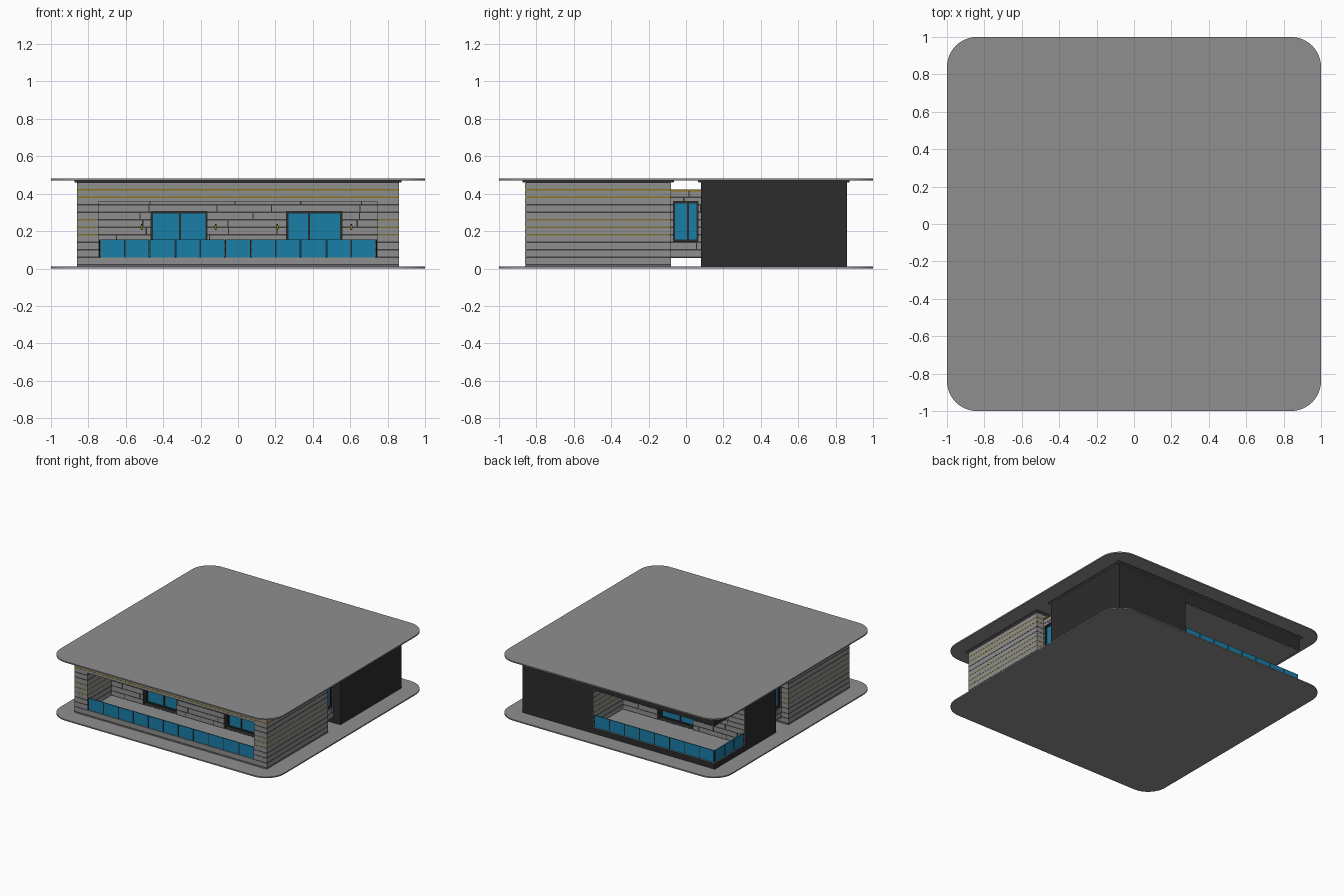
import bpy, bmesh, random
from mathutils import Matrix, Vector

if "Cube" in bpy.data.objects:
    bpy.data.objects.remove(bpy.data.objects["Cube"])

random.seed(4)
COLORS = {"grey": (0.275, 0.275, 0.275, 1), "dark": (0.025, 0.025, 0.025, 1),
          "groove": (0.05, 0.05, 0.05, 1), "glass": (0.01, 0.21, 0.39, 1),
          "yellow": (0.27, 0.18, 0.01, 1), "olive": (0.19, 0.17, 0.03, 1)}
MATS = {}
for n, c in COLORS.items():
    MATS[n] = bpy.data.materials.new(n)
    MATS[n].diffuse_color = c
PARTS = {}   # part name -> (bmesh, material name)
T = 0.004    # cladding thickness


def box(part, mat, axis, u0, u1, d0, d1, z0, z1):
    """Box on a wall facing 'y' (u = x) or 'x' (u = y); d is the depth coordinate."""
    bm = PARTS.setdefault(part, (bmesh.new(), mat))[0]
    lo, hi = ((u0, d0), (u1, d1)) if axis == 'y' else ((d0, u0), (d1, u1))
    a, b = Vector((*lo, z0)), Vector((*hi, z1))
    size = [abs(v) for v in b - a]
    m = Matrix.Translation((a + b) / 2) @ Matrix.Diagonal((*size, 1))
    bmesh.ops.create_cube(bm, size=1, matrix=m)


def subtract(rect, holes):
    """Split rectangle (u0,u1,z0,z1) into the pieces left around the holes."""
    rects = [rect]
    for a, b, c, d in holes:
        out = []
        for u0, u1, z0, z1 in rects:
            if a >= u1 or b <= u0 or c >= z1 or d <= z0:
                out.append((u0, u1, z0, z1))
                continue
            l, r = max(a, u0), min(b, u1)
            out += [(u0, l, z0, z1), (r, u1, z0, z1), (l, r, z0, c), (l, r, d, z1)]
        rects = [q for q in out if q[1] - q[0] > 1e-4 and q[3] - q[2] > 1e-4]
    return rects


def wall(part, mat, axis, rect, d0, d1, holes=()):
    for u0, u1, z0, z1 in subtract(rect, holes):
        box(part, mat, axis, u0, u1, d0, d1, z0, z1)


def cladding(part, axis, rect, d, s, holes=(), joints=False):
    """Rows of boards on plane d facing sign s, with coloured strips in the grooves."""
    u0, u1, z0, z1 = rect
    for i in range(12):
        a, b = 0.024 + 0.04 * (i - 1), 0.016 + 0.04 * i
        lo, hi = max(a, z0), min(b, z1)
        if hi > lo:
            cuts = list(holes)
            if joints:
                j = u0 + random.uniform(0.05, 0.3)
                while j < u1:
                    cuts.append((j, j + 0.006, 0, 1))
                    j += random.uniform(0.2, 0.5)
            wall(part, "grey", axis, (u0, u1, lo, hi), d - s * T, d, cuts)
        tone = {10: "yellow", 9: "yellow", 6: "olive", 5: "olive", 4: "olive"}.get(i, "groove")
        if joints:
            tone = "groove"
        if b > z0 and b + 0.008 < z1:
            wall(tone + "_strips", tone, axis, (u0, u1, b, b + 0.008),
                 d - s * T, d - s * 0.001, holes)


def window(axis, rect, mid, d, s):
    """Two panes in a dark frame; d is the front of the frame, facing sign s."""
    u0, u1, z0, z1 = rect
    f = 0.01
    panes = [(u0 + f, mid - f / 2, z0 + f, z1 - f), (mid + f / 2, u1 - f, z0 + f, z1 - f)]
    wall("window_frames", "dark", axis, rect, d - s * 0.02, d, panes)
    for a, b, c, e in panes:
        box("window_panes", "glass", axis, a, b, d - s * 0.02, d - s * 0.008, c, e)


def railing(axis, u0, u1, n, d):
    w = (u1 - u0) / n
    for i in range(n):
        box("railing_glass", "glass", axis, u0 + i * w + 0.004, u0 + (i + 1) * w - 0.004,
            d - 0.004, d + 0.004, 0.06, 0.155)
    for i in range(n + 1):
        box("railing_posts", "dark", axis, u0 + i * w - 0.003, u0 + i * w + 0.003,
            d - 0.003, d + 0.003, 0.055, 0.155)


def lamp(x, d, s):
    box("lamp_brackets", "dark", 'y', x - 0.004, x + 0.004, d, d + s * 0.02, 0.205, 0.238)
    box("wall_lamps", "yellow", 'y', x - 0.006, x + 0.006, d + s * 0.01, d + s * 0.024, 0.212, 0.23)


# Ground and roof plates with rounded corners
for name, z0, z1 in (("ground_plate", 0, 0.01), ("roof_plate", 0.47, 0.48)):
    box(name, "grey", 'y', -1, 1, -1, 1, z0, z1)
    bm = PARTS[name][0]
    edges = [e for e in bm.edges if abs(e.verts[0].co.z - e.verts[1].co.z) > 0.005]
    bmesh.ops.bevel(bm, geom=edges, offset=0.16, segments=12, profile=0.5, affect='EDGES')

# Trim below the roof, one per half: grey soffit with a dark edge
for y0, y1 in ((-0.875, -0.065), (0.065, 0.875)):
    box("roof_trim", "dark", 'y', -0.875, 0.875, y0, y1, 0.463, 0.47)
    box("roof_soffit", "grey", 'y', -0.874, 0.874, y0 + 0.001, y1 - 0.001, 0.461, 0.463)

# Front half: core with a recessed balcony
opening = (-0.749, 0.749, 0.055, 0.36)
front_windows = [((-0.465, -0.165, 0.06, 0.305), -0.31), ((0.26, 0.555, 0.06, 0.305), 0.38)]
holes = [w[0] for w in front_windows]
core, full = (-0.856, 0.856, 0.01, 0.461), (-0.86, 0.86, 0.01, 0.461)
wall("front_core", "dark", 'y', core, -0.49, -0.084)
wall("front_core", "dark", 'y', core, -0.546, -0.49, holes)
wall("front_core", "dark", 'y', core, -0.856, -0.546, [opening])
box("balcony_floors", "grey", 'y', -0.749, 0.749, -0.86, -0.546, 0.053, 0.059)
box("balcony_ceilings", "grey", 'y', -0.749, 0.749, -0.858, -0.546, 0.357, 0.362)

# Front half: siding on every outer face and on the balcony cheeks
cladding("siding", 'y', full, -0.86, -1, [(-0.745, 0.745, 0.055, 0.36)])
cladding("siding", 'y', full, -0.08, 1)
for s in (-1, 1):
    cladding("siding", 'x', (-0.859, -0.081, 0.01, 0.461), s * 0.86, s)
    cladding("siding", 'x', (-0.856, -0.55, 0.059, 0.357), s * 0.745, -s)
cladding("balcony_boards", 'y', (-0.745, 0.745, 0.059, 0.357), -0.55, -1, holes, True)
for rect, mid in front_windows:
    window('y', rect, mid, -0.505, -1)
for x in (-0.515, -0.12, 0.21, 0.605):
    lamp(x, -0.55, -1)
railing('y', -0.74, 0.74, 11, -0.85)

# Back half: plain dark body with an open corner balcony
back_window = (-0.4, -0.08, 0.06, 0.305)
corner = (-0.86, 0.23, 0.055, 0.36)
box("back_body", "dark", 'y', -0.86, 0.86, 0.08, 0.42, 0.01, 0.461)
wall("back_body", "dark", 'y', full, 0.42, 0.476, [back_window])
wall("back_body", "dark", 'y', full, 0.476, 0.86, [corner])
box("balcony_floors", "grey", 'y', -0.858, 0.23, 0.476, 0.858, 0.053, 0.059)
box("balcony_ceilings", "grey", 'y', -0.858, 0.23, 0.476, 0.858, 0.357, 0.362)
cladding("balcony_boards", 'y', (-0.86, 0.226, 0.059, 0.357), 0.48, 1, [back_window], True)
cladding("siding", 'x', (0.48, 0.858, 0.059, 0.357), 0.226, -1)
window('y', back_window, -0.25, 0.435, 1)
for x in (-0.45, -0.03):
    lamp(x, 0.48, 1)
railing('y', -0.85, 0.22, 8, 0.85)
railing('x', 0.485, 0.85, 3, -0.85)

# Raised connector between the halves, with a window at each end
link, link_window = (-0.08, 0.08, 0.055, 0.412), (-0.068, 0.065, 0.145, 0.357)
box("connector_core", "dark", 'x', -0.08, 0.08, -0.765, 0.765, 0.055, 0.412)
box("connector_cap", "yellow", 'x', -0.08, 0.08, -0.805, 0.805, 0.412, 0.422)
for s in (-1, 1):
    wall("connector_core", "dark", 'x', link, s * 0.765, s * 0.796, [link_window])
    cladding("connector_boards", 'x', link, s * 0.8, s, [link_window], True)
    window('x', link_window, 0.01, s * 0.79, s)

# Turn every collected part into an object
for name, (bm, mat) in PARTS.items():
    bmesh.ops.recalc_face_normals(bm, faces=bm.faces)
    me = bpy.data.meshes.new(name)
    bm.to_mesh(me)
    bm.free()
    me.materials.append(MATS[mat])
    bpy.context.collection.objects.link(bpy.data.objects.new(name, me))

for m in bpy.data.materials:
    if m.users and not m.is_grease_pencil:
        m.use_nodes = True
        m.node_tree.nodes["Principled BSDF"].inputs["Base Color"].default_value = m.diffuse_color
